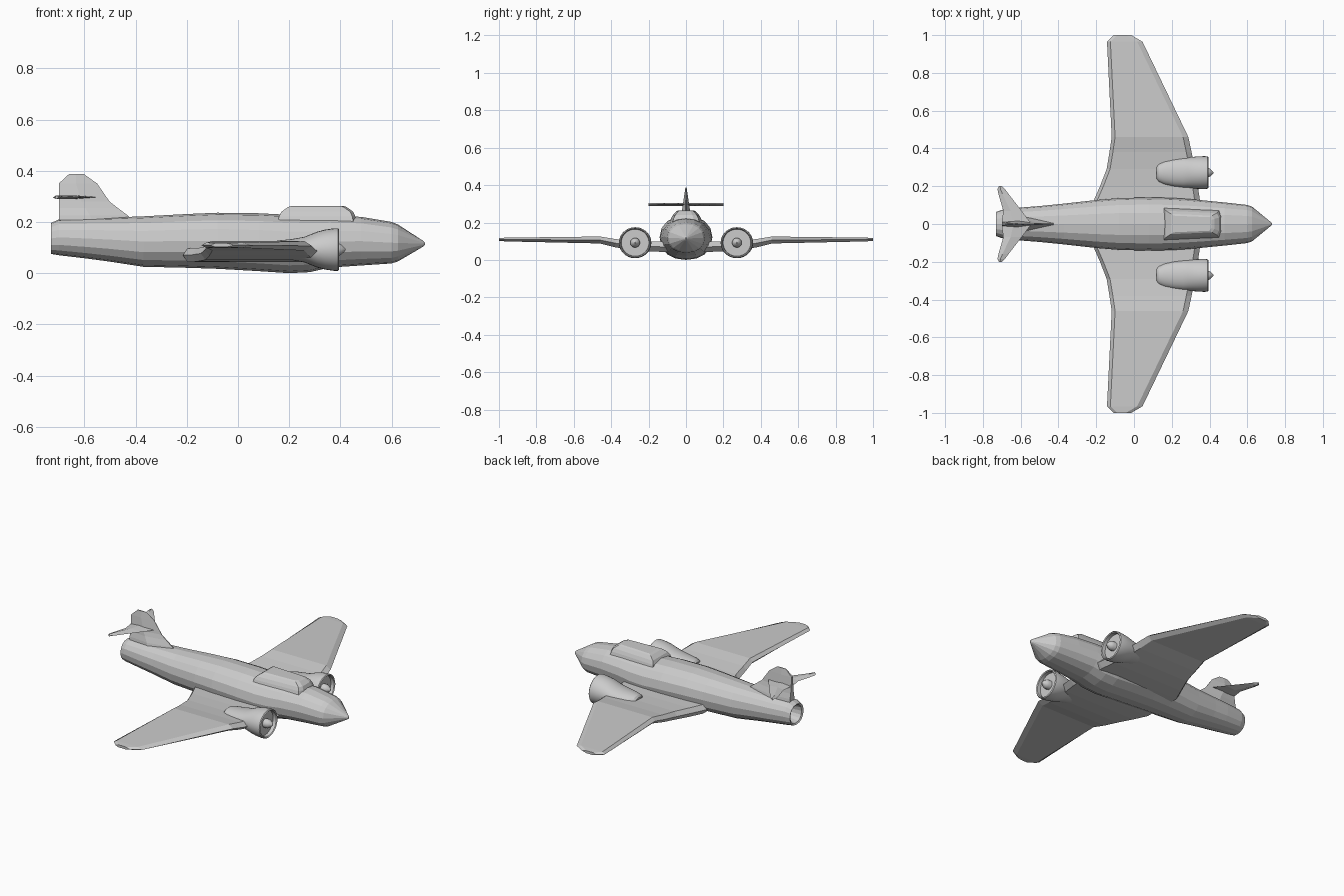
import bpy, bmesh, math

grey = bpy.data.materials.new("airframe_grey")
grey.diffuse_color = (0.6, 0.6, 0.6, 1)


def loft(name, rings, smooth=None):
    """Skin a row of equal-length point rings and cap both ends."""
    bm = bmesh.new()
    rows = [[bm.verts.new(p) for p in r] for r in rings]
    n = len(rows[0])
    for a, b in zip(rows, rows[1:]):
        for i in range(n):
            j = (i + 1) % n
            bm.faces.new((a[i], a[j], b[j], b[i]))
    bm.faces.new(rows[0])
    bm.faces.new(rows[-1][::-1])
    bmesh.ops.recalc_face_normals(bm, faces=bm.faces)
    me = bpy.data.meshes.new(name)
    bm.to_mesh(me)
    bm.free()
    me.materials.append(grey)
    ob = bpy.data.objects.new(name, me)
    bpy.context.collection.objects.link(ob)
    if smooth:
        bpy.ops.object.select_all(action='DESELECT')
        ob.select_set(True)
        bpy.context.view_layer.objects.active = ob
        bpy.ops.object.shade_smooth_by_angle(angle=math.radians(smooth))
    return ob


def oval(x, cy, cz, ry, rz, n, power=1.0):
    """Ring across the x axis; power below 1 makes it boxier."""
    pts = []
    for i in range(n):
        a = 2 * math.pi * i / n
        c, s = math.cos(a), math.sin(a)
        pts.append((x, cy + ry * math.copysign(abs(c) ** power, c),
                    cz + rz * math.copysign(abs(s) ** power, s)))
    return pts


# Fuselage with hollow tail pipe and nose cone: x, half width, bottom, top
body = [(-.66, .045, .09, .18), (-.725, .052, .083, .188),
        (-.73, .064, .075, .196), (-.70, .075, .07, .21), (-.59, .088, .057, .214),
        (-.50, .095, .045, .217), (-.37, .108, .025, .222), (-.20, .127, .021, .231),
        (-.08, .137, .017, .236), (.08, .141, .008, .234), (.20, .138, 0, .228),
        (.28, .133, .004, .226), (.36, .126, .022, .224), (.48, .114, .03, .220),
        (.60, .101, .038, .200), (.625, .092, .046, .190), (.722, .012, .103, .127),
        (.73, .004, .111, .119)]
loft("fuselage", [oval(x, 0, (b + t) / 2, w, (t - b) / 2, 16, .9)
                  for x, w, b, t in body])

# Cranked wing across the full span: y, trailing x, leading x, bottom, top
half = [(.12, -.215, .35, .043, .097), (.20, -.18, .338, .045, .098),
        (.29, -.145, .322, .052, .102), (.38, -.13, .305, .068, .112),
        (.46, -.118, .288, .088, .125), (.965, -.143, .045, .099, .119),
        (1.0, -.107, -.015, .102, .117)]
span = [(-s[0],) + s[1:] for s in reversed(half)] + half


def wing_ring(y, te, le, b, t):
    m = (b + t) / 2
    return [(te, y, m), (te + .018, y, t), (le - .028, y, t), (le, y, m),
            (le - .028, y, b), (te + .018, y, b)]


loft("wing", [wing_ring(*s) for s in span])

# Engine nacelles with recessed fronts, and their hubs
cowl = [(.12, .035, .02), (.13, .048, .03), (.16, .062, .036), (.21, .073, .041),
        (.26, .079, .05), (.285, .08, .06), (.31, .083, .07), (.34, .086, .078),
        (.375, .087, .083), (.39, .085, .083), (.395, .08, .078), (.39, .075, .073),
        (.37, .074, .072)]
hub = [(.36, .026), (.39, .026), (.402, .021), (.413, .011), (.42, .003)]
for side, s in (("left", 1), ("right", -1)):
    loft(side + "_nacelle", [oval(x, s * .272, .092, ry, rz, 28)
                             for x, ry, rz in cowl], 30)
    loft(side + "_hub", [oval(x, s * .272, .092, r, r, 14) for x, r in hub], 35)

# Canopy: z, rear x, front x, rear half width, front half width
canopy = [(.19, .155, .465, .09, .075), (.222, .16, .458, .08, .066),
          (.24, .17, .45, .07, .058), (.258, .195, .425, .054, .044),
          (.263, .21, .41, .044, .036)]
loft("canopy", [[(r, -a, z), (r, a, z), (f - .012, b, z), (f, b * .6, z),
                 (f, -b * .6, z), (f - .012, -b, z)] for z, r, f, a, b in canopy])

# Tail fin: z, rear x, front x, half thickness
fin = [(.18, -.70, -.39, .042), (.225, -.70, -.43, .034), (.255, -.70, -.47, .024),
       (.28, -.70, -.502, .019), (.35, -.70, -.55, .009), (.387, -.66, -.602, .003)]
loft("tail_fin", [[(r, -h * .6, z), (r, h * .6, z), (r + (f - r) * .45, h, z),
                   (f, h * .1, z), (f, -h * .1, z), (r + (f - r) * .45, -h, z)]
                  for z, r, f, h in fin])

# Tailplane: y, trailing x, leading x
tail = [(.01, -.70, -.55), (.07, -.692, -.595), (.16, -.718, -.665),
        (.185, -.723, -.683), (.20, -.715, -.70)]
tail_span = [(-s[0],) + s[1:] for s in reversed(tail)] + tail
loft("tailplane", [[(te, y, .296), (te + (le - te) * .4, y, .304), (le, y, .297),
                    (te + (le - te) * .4, y, .289)] for y, te, le in tail_span])
